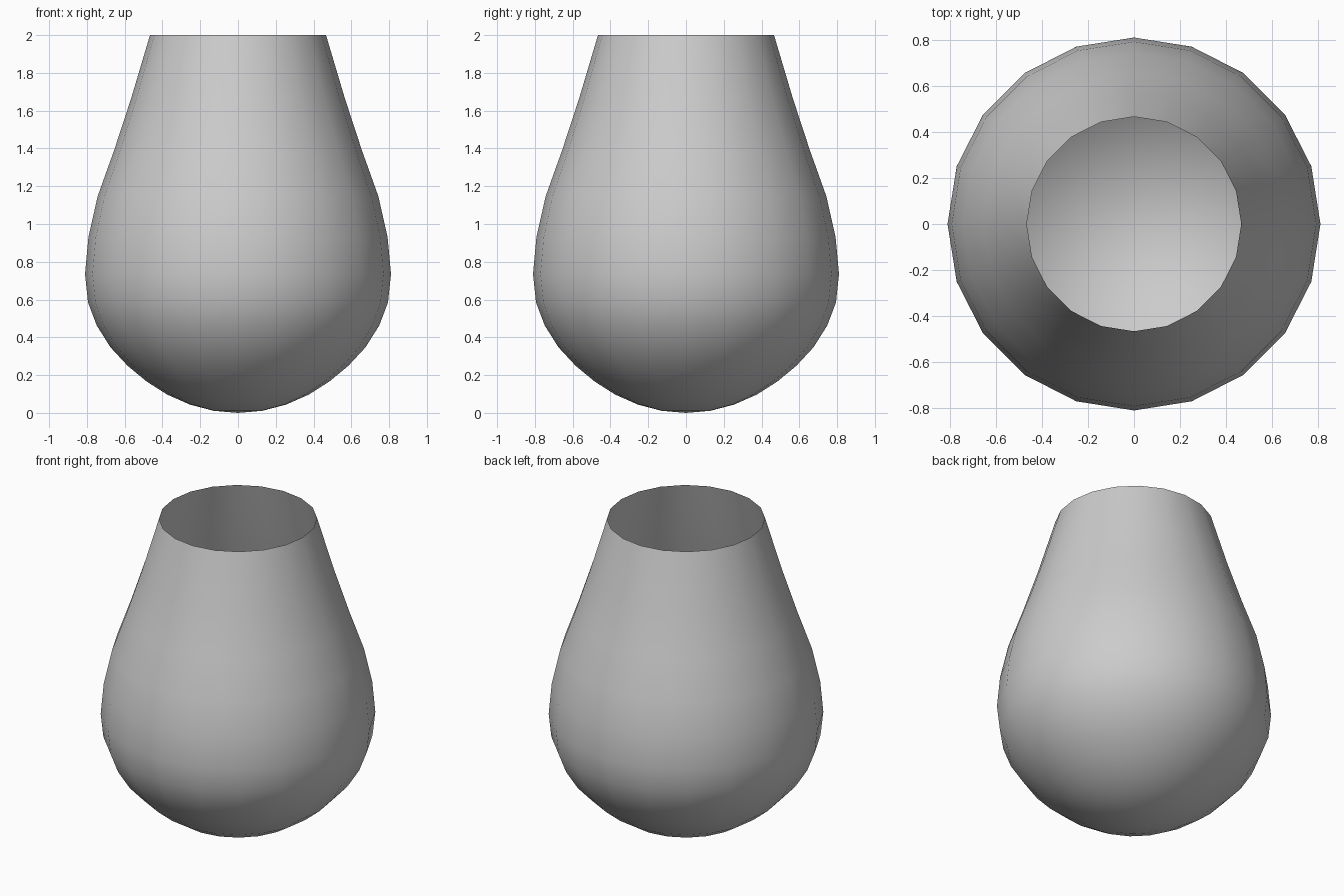
import bpy, bmesh, math

if "Cube" in bpy.data.objects:
    bpy.data.objects.remove(bpy.data.objects["Cube"])

SIDES = 20

# Outline of the vase wall: (radius, height), bottom to rim
PROFILE = [
    (0.128, 0.011), (0.255, 0.044), (0.375, 0.097), (0.485, 0.167),
    (0.585, 0.250), (0.675, 0.347), (0.748, 0.463), (0.794, 0.585),
    (0.81, 0.735), (0.792, 0.93), (0.743, 1.147), (0.656, 1.39),
    (0.566, 1.664), (0.466, 2.0),
]

bm = bmesh.new()

# Rings of the wall
rings = []
for r, z in PROFILE:
    rings.append([bm.verts.new((r * math.cos(2 * math.pi * i / SIDES),
                                r * math.sin(2 * math.pi * i / SIDES), z))
                  for i in range(SIDES)])
pole = bm.verts.new((0, 0, 0))

# Closed rounded bottom and open-topped wall
for i in range(SIDES):
    j = (i + 1) % SIDES
    bm.faces.new((pole, rings[0][j], rings[0][i]))
    for low, high in zip(rings, rings[1:]):
        bm.faces.new((low[i], low[j], high[j], high[i]))

for f in bm.faces:
    f.smooth = True

mesh = bpy.data.meshes.new("vase")
bm.to_mesh(mesh)
bm.free()
vase = bpy.data.objects.new("vase", mesh)
bpy.context.collection.objects.link(vase)
